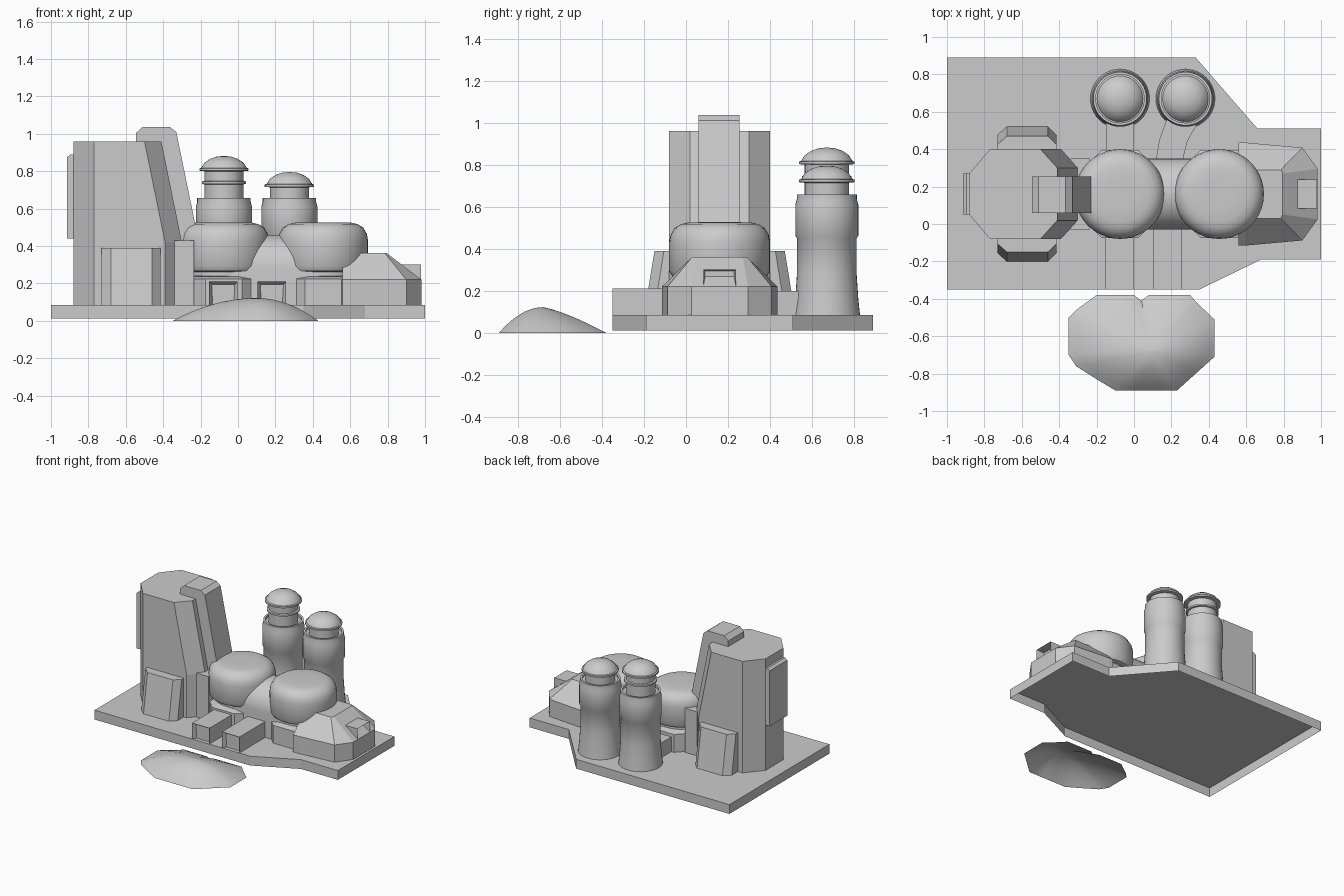
import bpy, bmesh, math
from mathutils import Vector

if "Cube" in bpy.data.objects:
    bpy.data.objects.remove(bpy.data.objects["Cube"])

CY = 0.16      # centre line of the main buildings
G = 0.085      # top of the base plate


def finish(name, bm, smooth=False):
    bmesh.ops.recalc_face_normals(bm, faces=bm.faces)
    me = bpy.data.meshes.new(name)
    bm.to_mesh(me)
    bm.free()
    ob = bpy.data.objects.new(name, me)
    bpy.context.collection.objects.link(ob)
    if smooth:
        bpy.ops.object.select_all(action='DESELECT')
        ob.select_set(True)
        bpy.context.view_layer.objects.active = ob
        bpy.ops.object.shade_smooth_by_angle(angle=math.radians(35))
    return ob


def loft(name, rings, bottom=False, top=True, smooth=False, inset=None):
    """Skin between equal-length rings; inset = (direction, margin, depth) recesses one face."""
    bm = bmesh.new()
    vs = [[bm.verts.new(p) for p in r] for r in rings]
    n = len(vs[0])
    for a, b in zip(vs, vs[1:]):
        for i in range(n):
            bm.faces.new((a[i], a[(i + 1) % n], b[(i + 1) % n], b[i]))
    if bottom:
        bm.faces.new(vs[0][::-1])
    if top:
        bm.faces.new(vs[-1])
    if inset:
        d, margin, depth = inset
        bmesh.ops.recalc_face_normals(bm, faces=bm.faces)
        f = max(bm.faces, key=lambda f: f.normal.dot(Vector(d)))
        bmesh.ops.inset_region(bm, faces=[f], thickness=margin)
        bmesh.ops.translate(bm, verts=f.verts, vec=-depth * Vector(d))
    return finish(name, bm, smooth)


def at(pts, z):
    return [(x, y, z) for x, y in pts]


def rect(x0, x1, y0, y1):
    return [(x0, y0), (x1, y0), (x1, y1), (x0, y1)]


def box(name, x0, x1, y0, y1, z0, z1, **kw):
    return loft(name, [at(rect(x0, x1, y0, y1), z0), at(rect(x0, x1, y0, y1), z1)], **kw)


def lathe(name, cx, cy, prof, n=40, turn=0.0, smooth=True):
    rings = [[(cx + r * math.cos(turn + math.tau * i / n),
               cy + r * math.sin(turn + math.tau * i / n), z) for i in range(n)]
             for r, z in prof]
    return loft(name, rings, smooth=smooth)


def side_profile(name, prof, y0, y1):
    return loft(name, [[(x, y, z) for x, z in prof] for y in (y0, y1)], bottom=True)


# base plate, open underneath
plate = [(-1, -.35), (.35, -.35), (.68, -.19), (1, -.19), (1, .51), (.66, .51), (.33, .89), (-1, .89)]
loft("base_plate", [at(plate, .012), at(plate, G)])

# main block: right side leans in above a vertical foot
def block_ring(dx, z):
    half = [(-.88, -.11), (-.77, -.24), (-.39 - dx, -.24), (-.30 - dx, -.14)]
    pts = half + [(x, -y) for x, y in half[::-1]]
    return at([(x, y + CY) for x, y in pts], z)

loft("main_block", [block_ring(0, G), block_ring(0, .42), block_ring(.11, .96)])

# sloping spine on the block
side_profile("block_spine", [(-.545, .9), (-.545, 1.005), (-.51, 1.037), (-.365, 1.037), (-.33, 1.01),
                             (-.225, .5), (-.225, G), (-.36, G), (-.36, .5)], .06, .255)
side_profile("rear_panel", [(-.87, .44), (-.915, .44), (-.915, .875), (-.895, .89), (-.87, .89)], .05, .27)
box("link_block", -.34, -.235, -.03, .35, G, .43)

# buttresses on both sides of the block
for s, side in ((-1, "front"), (1, "back")):
    def ring(o, z):
        return at([(x, CY + s * y) for x, y in ((-.73, .2), (-.73, .315 - o), (-.68, .36 - o),
                   (-.46, .36 - o), (-.415, .315 - o), (-.415, .2))], z)
    loft(side + "_buttress", [ring(0, G), ring(.05, .39)])

# round tanks on octagonal footings
tank = [(.17, .235), (.195, .24), (.195, .262), (.225, .268), (.24, .295), (.24, .43), (.234, .465),
        (.215, .498), (.185, .517), (.15, .525), (.08, .527), (.01, .527)]
for i, cx in enumerate((-.075, .455)):
    lathe(f"tank_{i}", cx, CY, tank)
    lathe(f"tank_footing_{i}", cx, CY, [(.255, G), (.255, .225), (.2, .238)], n=8,
          turn=math.pi / 8, smooth=False)

# vaulted hall between the tanks
arch = [(CY - .19, G)] + [(CY - .19 * math.cos(math.pi * i / 20), .275 + .185 * math.sin(math.pi * i / 20))
                          for i in range(21)] + [(CY + .19, G)]
loft("vaulted_hall", [[(x, y, z) for y, z in arch] for x in (-.05, .43)], bottom=True, smooth=True)

# entrance porches with recessed doors
for i, x in enumerate((-.155, .105)):
    box(f"porch_{i}", x, x + .152, -.35, .0, G, .21, inset=((0, -1, 0), .02, .03))

# ducts running back to the towers
box("straight_duct", -.15, .0, .3, .62, G, .2)
bend = [(.12, .3), (.12, .36), (.135, .45), (.175, .56), (.175, .66), (.36, .66), (.34, .54), (.285, .44),
        (.265, .36), (.265, .3)]
loft("bent_duct", [at(bend, G), at(bend, .2)])

# end house with faceted roof
walls = [(.56, -.115), (.6, -.115), (.9, -.088), (.982, .025), (.982, .295), (.9, .408), (.6, .435), (.56, .435)]
roof = [(.56, .03), (.6, .03), (.785, .03), (.795, .05), (.795, .27), (.785, .29), (.6, .29), (.56, .29)]
loft("end_house", [at(walls, G), at(walls, .22), at(roof, .362)])
box("end_window", .85, .978, .083, .237, .16, .302, bottom=True, inset=((1, 0, 0), .012, .06))

# two round towers
body = [(.158, G), (.15, .16), (.142, .28), (.142, .45), (.15, .462), (.15, .61), (.143, .635), (.143, .658),
        (.128, .658), (.128, .64), (.105, .64)]
def cap(z):
    return [(.105, z), (.132, z + .003), (.132, z + .015), (.122, z + .018), (.105, z + .045),
            (.075, z + .066), (.04, z + .078), (.01, z + .081)]
lathe("tall_tower", -.075, .67, body + [(.105, .73), (.118, .732), (.118, .745), (.105, .748)] + cap(.8))
lathe("short_tower", .275, .67, body + cap(.714))

# sand mound: outline drawn in towards its peak
edge = [(-.35, -.5), (-.31, -.46), (-.2, -.38), (-.08, -.38), (.0, -.38), (.04, -.41), (.08, -.38), (.2, -.38),
        (.3, -.38), (.335, -.42), (.43, -.51), (.43, -.61), (.43, -.71), (.33, -.8), (.23, -.89), (.12, -.89),
        (.0, -.89), (-.1, -.89), (-.2, -.83), (-.31, -.76), (-.35, -.7), (-.35, -.6)]
px, py = .1, -.68
rings = []
for k in range(9):
    t = 1 - k / 8 * .98
    ring = []
    for x, y in edge:
        back = max(0, min(1, (y - py) / .3))
        h = .122 * (1 - t ** (2.0 - .7 * back))
        ring.append((px + (x - px) * t, py + (y - py) * t, h))
    rings.append(ring)
loft("sand_mound", rings, smooth=True)
